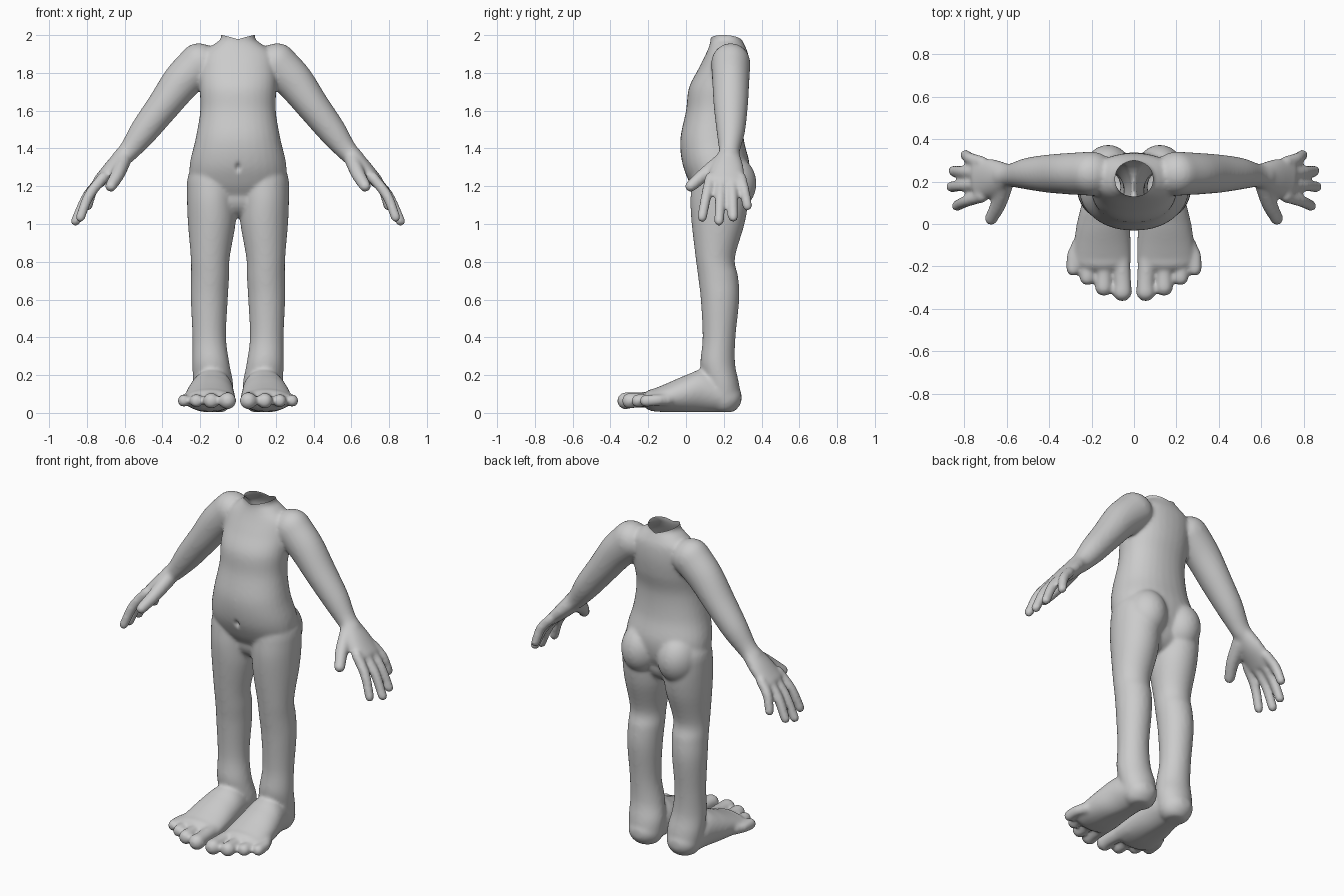
import bpy, bmesh, math
from mathutils import Vector

cube = bpy.data.objects.get("Cube")
if cube:
    bpy.data.objects.remove(cube, do_unlink=True)

SIDES = 32
STEPS = 5
X, Y, Z = Vector((1, 0, 0)), Vector((0, 1, 0)), Vector((0, 0, 1))


def spline(keys):
    """Resample key rings (x, y, z, radius_u, radius_v) smoothly."""
    keys = [Vector(k) for k in keys]
    ext = [2 * keys[0] - keys[1]] + keys + [2 * keys[-1] - keys[-2]]
    rings = []
    for a, b, c, d in zip(ext, ext[1:], ext[2:], ext[3:]):
        for i in range(STEPS):
            t = i / STEPS
            rings.append(0.5 * (2 * b + (c - a) * t + (2 * a - 5 * b + 4 * c - d) * t * t
                                + (3 * b - a - 3 * c + d) * t ** 3))
    return rings + [keys[-1]]


def loft(bm, keys, axis=None, side=X, ends=(True, True), power=1.0):
    """Closed tube of elliptical rings with optional domed ends."""
    rings = [(Vector(r[:3]), r[3], r[4]) for r in spline(keys)]
    axis = (axis or rings[-1][0] - rings[0][0]).normalized()
    u = (side - axis * side.dot(axis)).normalized()
    v = axis.cross(u)

    def dome(ring, sign):
        c, a, b = ring
        angles = [math.pi / 2 * k / 6 for k in range(1, 6)]
        return [(c + axis * sign * min(a, b) * math.sin(t), a * math.cos(t), b * math.cos(t))
                for t in angles]

    first, last = rings[0], rings[-1]
    if ends[0]:
        rings = dome(first, -1)[::-1] + rings
    if ends[1]:
        rings = rings + dome(last, 1)

    def bow(w):
        return math.copysign(abs(w) ** power, w)

    loops = []
    for c, a, b in rings:
        turn = [2 * math.pi * k / SIDES for k in range(SIDES)]
        loops.append([bm.verts.new(c + u * a * bow(math.cos(t)) + v * b * bow(math.sin(t)))
                      for t in turn])
    for lo, hi in zip(loops, loops[1:]):
        for k in range(SIDES):
            n = (k + 1) % SIDES
            bm.faces.new((lo[k], lo[n], hi[n], hi[k]))
    bm.faces.new(loops[0][::-1])
    bm.faces.new(loops[-1])


def ball(bm, centre, radii):
    made = bmesh.ops.create_uvsphere(bm, u_segments=32, v_segments=20, radius=1)["verts"]
    for vert in made:
        vert.co = Vector(centre) + Vector(p * r for p, r in zip(vert.co, radii))


bm = bmesh.new()

# Torso up through the neck stub
loft(bm, [(0, .18, 1.15, .19, .12), (0, .173, 1.22, .25, .155), (0, .158, 1.32, .255, .178),
          (0, .138, 1.45, .225, .168), (0, .15, 1.6, .2, .15), (0, .17, 1.72, .203, .155),
          (0, .2, 1.82, .203, .135), (0, .217, 1.9, .19, .112), (0, .217, 1.95, .13, .092),
          (0, .212, 1.985, .09, .082), (0, .21, 2.06, .1, .085)],
     axis=Z, ends=(True, False), power=.92)

# Parts of the left side; the other side is mirrored later
# Leg
loft(bm, [(.128, .2, .08, .1, .092), (.132, .188, .16, .106, .092), (.143, .168, .26, .098, .092),
          (.152, .175, .4, .089, .087), (.152, .18, .6, .098, .102), (.148, .17, .72, .101, .106),
          (.147, .155, .82, .103, .104), (.139, .17, 1, .126, .14), (.14, .176, 1.12, .13, .153),
          (.14, .18, 1.22, .13, .15)], axis=Z)
ball(bm, (.122, .235, 1.215), (.12, .138, .15))

# Foot and toes
loft(bm, [(.13, .215, .082, .095, .082), (.136, .1, .115, .11, .115), (.145, 0, .1, .125, .1),
          (.149, -.1, .08, .135, .077), (.15, -.17, .068, .137, .06)], axis=-Y)
for x, tip, r in ((.055, -.365, .046), (.142, -.34, .042), (.22, -.29, .036), (.287, -.245, .033)):
    loft(bm, [(x * .85 + .02, -.1, .07, r, r), (x, tip + .1, .068, r * .9, r * .9),
              (x, tip + r, .064, r, r)], axis=-Y)

# Arm
loft(bm, [(.2, .237, 1.85, .104, .112), (.3, .237, 1.752, .098, .102), (.4, .237, 1.62, .09, .087),
          (.5, .237, 1.49, .075, .075), (.575, .23, 1.39, .056, .056), (.62, .225, 1.345, .058, .05)],
     side=Y)

# Palm
loft(bm, [(.59, .228, 1.375, .055, .048), (.66, .22, 1.3, .086, .046), (.735, .212, 1.225, .098, .034)],
     side=Y)

# Fingers: base y, tip position
for y, tip in ((.13, (.835, .085, 1.035)), (.187, (.86, .175, 1.015)),
               (.242, (.85, .25, 1.035)), (.29, (.795, .325, 1.095))):
    base, end = Vector((.715, y, 1.245)), Vector(tip)
    mid = base.lerp(end, .5) + Vector((.014, 0, .01))
    loft(bm, [(*base, .03, .03), (*mid, .028, .028), (*end, .026, .026)], side=Y)
# Thumb
loft(bm, [(.61, .19, 1.33, .046, .042), (.638, .095, 1.26, .037, .037), (.673, .025, 1.2, .031, .031)],
     side=Y)

# Flat soles
for vert in bm.verts:
    vert.co.z = max(vert.co.z, .004)
bmesh.ops.recalc_face_normals(bm, faces=bm.faces)
mesh = bpy.data.meshes.new("body")
bm.to_mesh(mesh)
bm.free()
body = bpy.data.objects.new("mannequin_body", mesh)
bpy.context.collection.objects.link(body)
bpy.context.view_layer.objects.active = body
body.select_set(True)

# Fuse the parts into one soft skin
fuse = body.modifiers.new("fuse", "REMESH")
fuse.mode = "VOXEL"
fuse.voxel_size = .01
soften = body.modifiers.new("soften", "SMOOTH")
soften.factor = .5
soften.iterations = 9
for name in ("fuse", "soften"):
    bpy.ops.object.modifier_apply(modifier=name)

# Keep one half, open the neck along a slanted rim, dent the navel
bm = bmesh.new()
bm.from_mesh(body.data)


def trim(point, normal):
    bmesh.ops.bisect_plane(bm, geom=bm.verts[:] + bm.edges[:] + bm.faces[:], plane_co=point,
                           plane_no=normal, clear_outer=True)


trim((0, 0, 0), (-1, 0, 0))
trim((0, .21, 1.973), (-.3, .06, 1))
for vert in bm.verts:
    p = vert.co
    if p.y < .1:
        p.y += .018 * math.exp(-(p.x / .012) ** 2 - ((p.z - 1.3) / .02) ** 2)
    p.z = max(p.z, 0)
bm.to_mesh(body.data)
bm.free()

mirror = body.modifiers.new("mirror", "MIRROR")
mirror.merge_threshold = .001
bpy.ops.object.modifier_apply(modifier="mirror")

# Material
grey = bpy.data.materials.new("plain_grey")
grey.use_nodes = True
colour = (.6, .6, .6, 1)
grey.diffuse_color = colour
grey.node_tree.nodes["Principled BSDF"].inputs["Base Color"].default_value = colour
body.data.materials.clear()
body.data.materials.append(grey)
bpy.ops.object.shade_smooth()
